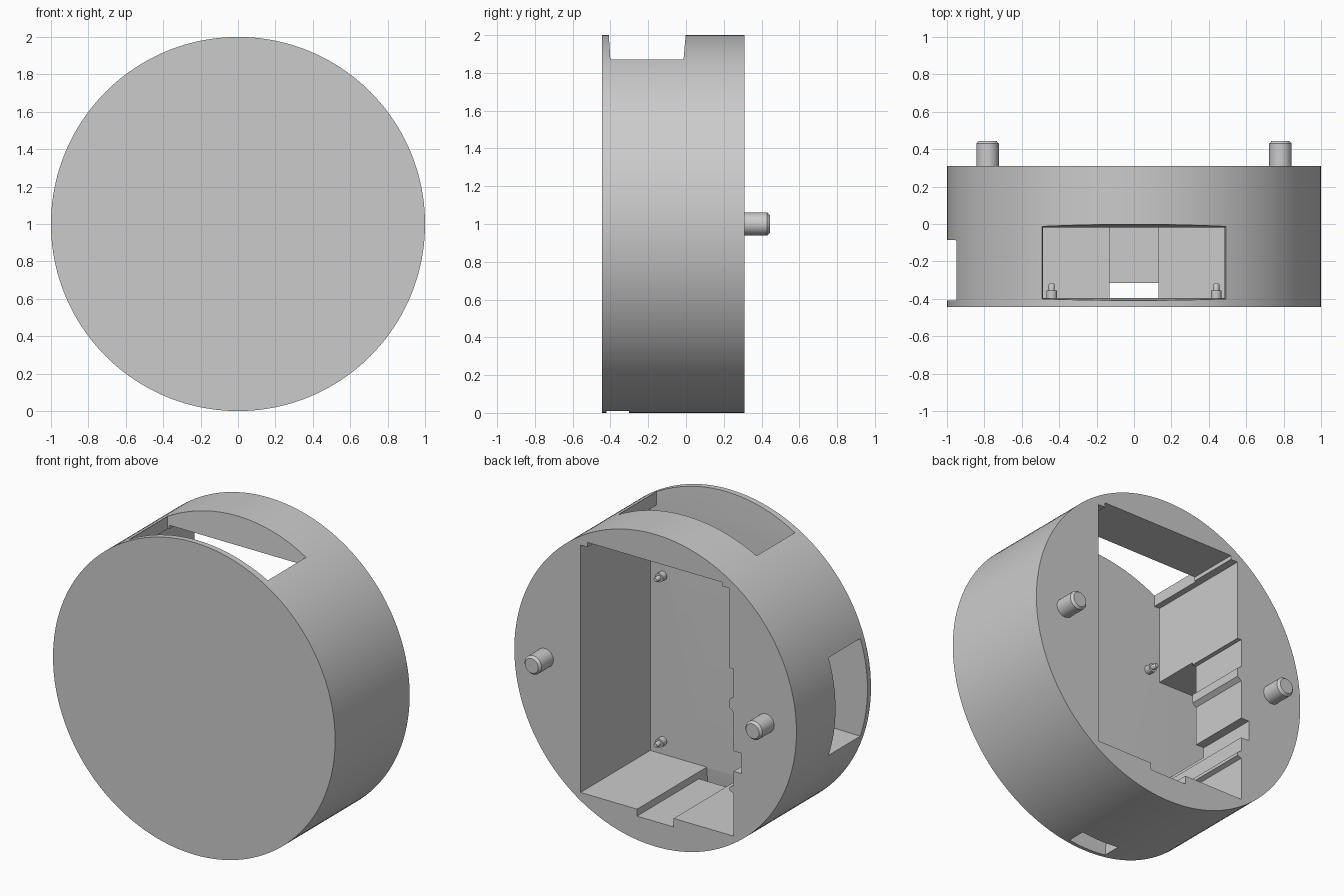
import bpy, bmesh, math
from mathutils import Matrix

cube = bpy.data.objects.get("Cube")
if cube:
    bpy.data.objects.remove(cube, do_unlink=True)

grey = bpy.data.materials.new("light_grey")
grey.use_nodes = True
COLOUR = (0.6, 0.6, 0.6, 1)
grey.diffuse_color = COLOUR
grey.node_tree.nodes["Principled BSDF"].inputs["Base Color"].default_value = COLOUR


def finish(name, bm):
    bmesh.ops.recalc_face_normals(bm, faces=bm.faces)
    mesh = bpy.data.meshes.new(name)
    bm.to_mesh(mesh)
    bm.free()
    mesh.materials.append(grey)
    obj = bpy.data.objects.new(name, mesh)
    bpy.context.collection.objects.link(obj)
    return obj


def loft(name, start, end):
    """Closed solid between two matching loops of points."""
    bm = bmesh.new()
    a = [bm.verts.new(p) for p in start]
    b = [bm.verts.new(p) for p in end]
    n = len(a)
    bm.faces.new(a)
    bm.faces.new(b[::-1])
    for i in range(n):
        j = (i + 1) % n
        bm.faces.new((a[i], b[i], b[j], a[j]))
    return finish(name, bm)


def turned(name, x, z, profile, segments):
    """Stack of rings (y, radius) around a y axis, capped at both ends."""
    bm = bmesh.new()
    rings = []
    for y, r in profile:
        angles = [2 * math.pi * i / segments for i in range(segments)]
        rings.append([bm.verts.new((x + r * math.cos(t), y, z + r * math.sin(t))) for t in angles])
    bm.faces.new(rings[0])
    bm.faces.new(rings[-1])
    for a, b in zip(rings, rings[1:]):
        for i in range(segments):
            j = (i + 1) % segments
            bm.faces.new((a[i], a[j], b[j], b[i]))
    return finish(name, bm)


def window(name, inner, outer, near, far, side):
    """Flared cutter; each rectangle is (half width, y min, y max)."""
    loops = []
    for (w, y0, y1), d in ((inner, near), (outer, far)):
        loops.append([(s, y, d) for s, y in ((-w, y0), (w, y0), (w, y1), (-w, y1))])
    obj = loft(name, *loops)
    obj.data.transform(Matrix.Translation((0, 0, 1)) @ Matrix.Rotation(side, 4, 'Y'))
    return obj


# Round housing
housing = turned("housing", 0, 1, [(-0.445, 1), (0.31, 1)], 160)

# Back compartment outline: stepped wall on one side, channel in the floor
outline = [(0.53, -0.795), (0.53, 0.79), (0.48, 0.79), (0.48, 0.82),
           (-0.475, 0.82), (-0.475, 0.795), (-0.525, 0.795), (-0.525, 0.285),
           (-0.553, 0.285), (-0.553, 0.105), (-0.525, 0.085), (-0.525, 0.03),
           (-0.553, 0.01), (-0.553, -0.24), (-0.61, -0.24), (-0.61, -0.37),
           (-0.553, -0.37), (-0.553, -0.46), (-0.525, -0.48), (-0.525, -0.5),
           (-0.553, -0.51), (-0.553, -0.785), (-0.13, -0.785), (-0.13, -0.84),
           (0.13, -0.84), (0.13, -0.795)]
cutters = [
    loft("compartment_cutter",
         [(x, -0.395, 1 + z) for x, z in outline],
         [(x, 0.4, 1 + z) for x, z in outline]),
    # Top, side and bottom openings
    window("top_window_cutter", (0.485, -0.395, -0.02), (0.502, -0.41, 0), 0.79, 1.02, 0),
    window("side_window_cutter", (0.3, -0.395, -0.1), (0.315, -0.41, -0.085), 0.5, 1.02, -math.pi / 2),
    window("cable_slot_cutter", (0.13, -0.395, -0.32), (0.135, -0.425, -0.3), 0.8, 1.02, math.pi),
]
for cutter in cutters:
    mod = housing.modifiers.new(cutter.name, 'BOOLEAN')
    mod.operation = 'DIFFERENCE'
    mod.solver = 'EXACT'
    mod.object = cutter

# Apply the cuts and drop the cutters
bpy.context.view_layer.update()
graph = bpy.context.evaluated_depsgraph_get()
cut_mesh = bpy.data.meshes.new_from_object(housing.evaluated_get(graph))
housing.modifiers.clear()
housing.data = cut_mesh
for cutter in cutters:
    bpy.data.objects.remove(cutter, do_unlink=True)

parts = [housing]
for side, label in ((1, "left"), (-1, "right")):
    # Mounting pins on the back
    parts.append(turned(label + "_mounting_pin", side * 0.783, 1,
                        [(0.3, 0.06), (0.43, 0.06), (0.445, 0.047)], 32))
    # Stepped pegs inside the compartment
    for z, level in ((1.35, "upper"), (0.29, "lower")):
        parts.append(turned(f"{label}_{level}_peg", side * 0.44, z,
                            [(-0.4, 0.028), (-0.355, 0.028), (-0.355, 0.016),
                             (-0.325, 0.016), (-0.318, 0.012)], 20))

# Smooth round surfaces, sharp edges kept
bpy.ops.object.select_all(action='DESELECT')
for part in parts:
    part.select_set(True)
bpy.context.view_layer.objects.active = housing
bpy.ops.object.shade_smooth_by_angle(angle=math.radians(30))
